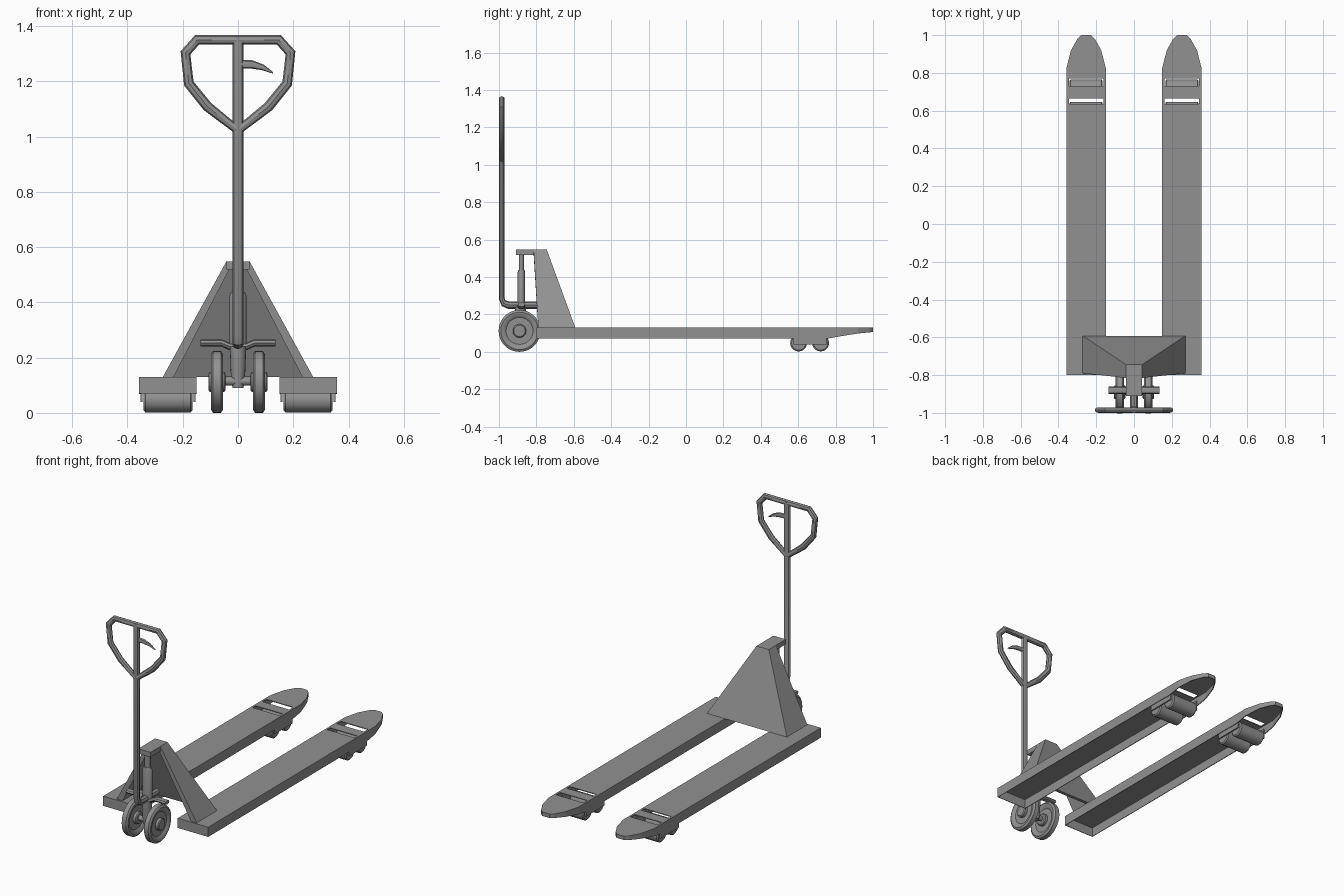
import bpy, bmesh, math
from mathutils import Vector, Matrix

if "Cube" in bpy.data.objects:
    bpy.data.objects.remove(bpy.data.objects["Cube"])

grey = bpy.data.materials.new("plain grey")
grey.diffuse_color = (0.28, 0.285, 0.28, 1)
grey.use_nodes = True
grey.node_tree.nodes["Principled BSDF"].inputs["Base Color"].default_value = grey.diffuse_color


def finish(name, bm, smooth=True):
    bmesh.ops.recalc_face_normals(bm, faces=bm.faces)
    me = bpy.data.meshes.new(name)
    bm.to_mesh(me)
    bm.free()
    me.materials.append(grey)
    ob = bpy.data.objects.new(name, me)
    bpy.context.collection.objects.link(ob)
    bpy.ops.object.select_all(action='DESELECT')
    ob.select_set(True)
    bpy.context.view_layer.objects.active = ob
    if smooth:
        bpy.ops.object.shade_smooth_by_angle(angle=math.radians(35))
    return ob


def box(name, lo, hi):
    lo, hi = Vector(lo), Vector(hi)
    bm = bmesh.new()
    bmesh.ops.create_cube(bm, size=1, matrix=Matrix.Translation((lo + hi) / 2)
                          @ Matrix.Diagonal((*(hi - lo), 1)))
    return finish(name, bm, False)


def lathe(name, profile, centre, axis='X', segs=28, squash=1):
    """Spin (radius, offset) points around the axis."""
    bm = bmesh.new()
    rings = []
    for r, h in profile:
        ring = []
        for i in range(segs):
            a = 2 * math.pi * i / segs
            p, q = r * math.cos(a), r * math.sin(a)
            co = (h, p, q) if axis == 'X' else (p, q * squash, h)
            ring.append(bm.verts.new(Vector(centre) + Vector(co)))
        rings.append(ring)
    for a, b in zip(rings, rings[1:]):
        for i in range(segs):
            j = (i + 1) % segs
            bm.faces.new((a[i], a[j], b[j], b[i]))
    bm.faces.new(rings[0])
    bm.faces.new(rings[-1])
    return finish(name, bm)


def tube(name, pts, radius, flat=1.0, y0=0.0, cyclic=False, taper=None):
    """Tube along points, with its section flattened in y about y0."""
    cu = bpy.data.curves.new(name, 'CURVE')
    cu.dimensions = '3D'
    cu.bevel_depth = radius
    cu.bevel_resolution = 2
    cu.use_fill_caps = True
    sp = cu.splines.new('POLY')
    sp.points.add(len(pts) - 1)
    for i, (x, y, z) in enumerate(pts):
        sp.points[i].co = (x, (y - y0) / flat, z, 1)
        if taper:
            sp.points[i].radius = taper[i]
    sp.use_cyclic_u = cyclic
    tmp = bpy.data.objects.new(name, cu)
    bpy.context.collection.objects.link(tmp)
    me = bpy.data.meshes.new_from_object(tmp)
    bm = bmesh.new()
    bm.from_mesh(me)
    bpy.data.objects.remove(tmp)
    bpy.data.curves.remove(cu)
    bpy.data.meshes.remove(me)
    bm.transform(Matrix.Translation((0, y0, 0)) @ Matrix.Diagonal((1, flat, 1, 1)))
    return finish(name, bm)


def fork(name, cx):
    """Open-bottomed channel with two slots and a tapered rounded tip."""
    rows = [(-0.80, .104, .07), (0.635, .104, .07), (0.665, .104, .07),
            (0.73, .104, .068), (0.77, .104, .073), (0.825, .104, .083),
            (0.92, .080, .098), (0.98, .046, .104), (1.0, .025, .106)]
    bm = bmesh.new()
    top, low = [], []
    for y, w, zb in rows:
        top.append([bm.verts.new((cx + k * w, y, .13)) for k in (-1, -.88, .88, 1)])
        low.append([bm.verts.new((cx + k * w, y, zb)) for k in (-1, 1)])
    for i in range(len(rows) - 1):
        a, b = top[i], top[i + 1]
        for c in range(3):
            if not (c == 1 and i in (1, 3)):
                bm.faces.new((a[c], a[c + 1], b[c + 1], b[c]))
        for s, t in ((0, 0), (1, 3)):
            bm.faces.new((a[t], b[t], low[i + 1][s], low[i][s]))
    for i in (0, -1):
        bm.faces.new((*top[i], low[i][1], low[i][0]))
    bmesh.ops.recalc_face_normals(bm, faces=bm.faces)
    if sum(f.normal.z for f in bm.faces) < 0:
        bmesh.ops.reverse_faces(bm, faces=bm.faces)
    me = bpy.data.meshes.new(name)
    bm.to_mesh(me)
    bm.free()
    me.materials.append(grey)
    ob = bpy.data.objects.new(name, me)
    bpy.context.collection.objects.link(ob)
    mod = ob.modifiers.new("plate thickness", 'SOLIDIFY')
    mod.thickness = 0.005
    mod.offset = -1


def mast():
    """Wedge-shaped shell, open at the front and bottom."""
    def points(t, inset):
        bx, tx = .272 - t * 1.3, .042 - t * .5
        return [(-bx, -.79, .13), (-bx, -.592 - inset, .13), (bx, -.592 - inset, .13),
                (bx, -.79, .13), (-tx, -.815, .548 - inset), (-tx, -.745 - inset, .548 - inset),
                (tx, -.745 - inset, .548 - inset), (tx, -.815, .548 - inset)]
    bm = bmesh.new()
    o = [bm.verts.new(p) for p in points(0, 0)]
    n = [bm.verts.new(p) for p in points(.03, .02)]
    for f in ((0, 1, 5, 4), (1, 2, 6, 5), (2, 3, 7, 6), (4, 5, 6, 7)):
        bm.faces.new([o[i] for i in f])
        bm.faces.new([n[i] for i in reversed(f)])
    # rim joining the outer and inner shells
    loop = (0, 1, 2, 3, 7, 4)
    for i, j in zip(loop, loop[1:] + loop[:1]):
        bm.faces.new((o[i], o[j], n[j], n[i]))
    finish("mast_shell", bm, False)


# Forks, load rollers and their brackets
for side, s in (("left", -1), ("right", 1)):
    cx = s * .2535
    fork(side + "_fork", cx)
    for k, y in (("rear", .602), ("tip", .72)):
        lathe(f"{side}_{k}_roller", [(.038, -.088), (.045, -.082), (.045, .082), (.038, .088)],
              (cx, y, .047), segs=20)
    for k in (-1, 1):
        x = cx + k * .096
        box(f"{side}_roller_bracket", (x - .004, .575, .04), (x + .004, .75, .10))
    # Steering wheel with a dished face and raised hub
    half = [(.036, .026), (.036, .010), (.072, .010), (.084, .020), (.100, .022), (.112, .014)]
    half = [(.03, .031)] + half
    lathe(side + "_steer_wheel", half + [(r, -h) for r, h in reversed(half)],
          (s * .076, -.89, .112), segs=36)

# Mast with the top cap overhanging the pump
mast()
box("mast_cap", (-.042, -.91, .518), (.042, -.745, .548))

# Pump, piston, yoke and axle
lathe("pump_body", [(.03, .225), (.03, .425), (.025, .437)], (0, -.88, 0), 'Z', 20, .68)
lathe("pump_piston", [(.017, .43), (.017, .525)], (0, -.88, 0), 'Z', 16, .8)
lathe("steer_yoke", [(.02, .09), (.026, .14), (.03, .24)], (0, -.885, 0), 'Z', 16)
lathe("wheel_axle", [(.016, -.06), (.016, .06)], (0, -.89, .115), segs=16)

# Pedal bar with a dipped centre
tube("pedal_bar", [(-.135, -.88, .253), (-.06, -.88, .253), (-.03, -.88, .24), (.03, -.88, .24),
                   (.06, -.88, .253), (.135, -.88, .253)], .0125, 1.6, -.88)

# Tow bar, bent under to the pump base
tube("tow_bar", [(0, -.985, 1.36), (0, -.985, .285), (0, -.975, .26), (0, -.95, .25),
                 (0, -.79, .25)], .02, .75, -.985)

# Handle loop, mirrored about the bar
side_pts = [(.148, 1.35), (.190, 1.303), (.178, 1.192), (.11, 1.108)]
loop = [(x, -.985, z) for x, z in side_pts] + [(0, -.985, 1.022)]
loop += [(-x, -.985, z) for x, z in reversed(side_pts)]
tube("handle_loop", loop, .0185, .8, -.985, True)

# Release lever
tube("release_lever", [(0, -.985, 1.262), (.05, -.985, 1.261), (.09, -.985, 1.25),
                       (.127, -.985, 1.23)], .016, .6, -.985, False, [1, .95, .65, .15])
